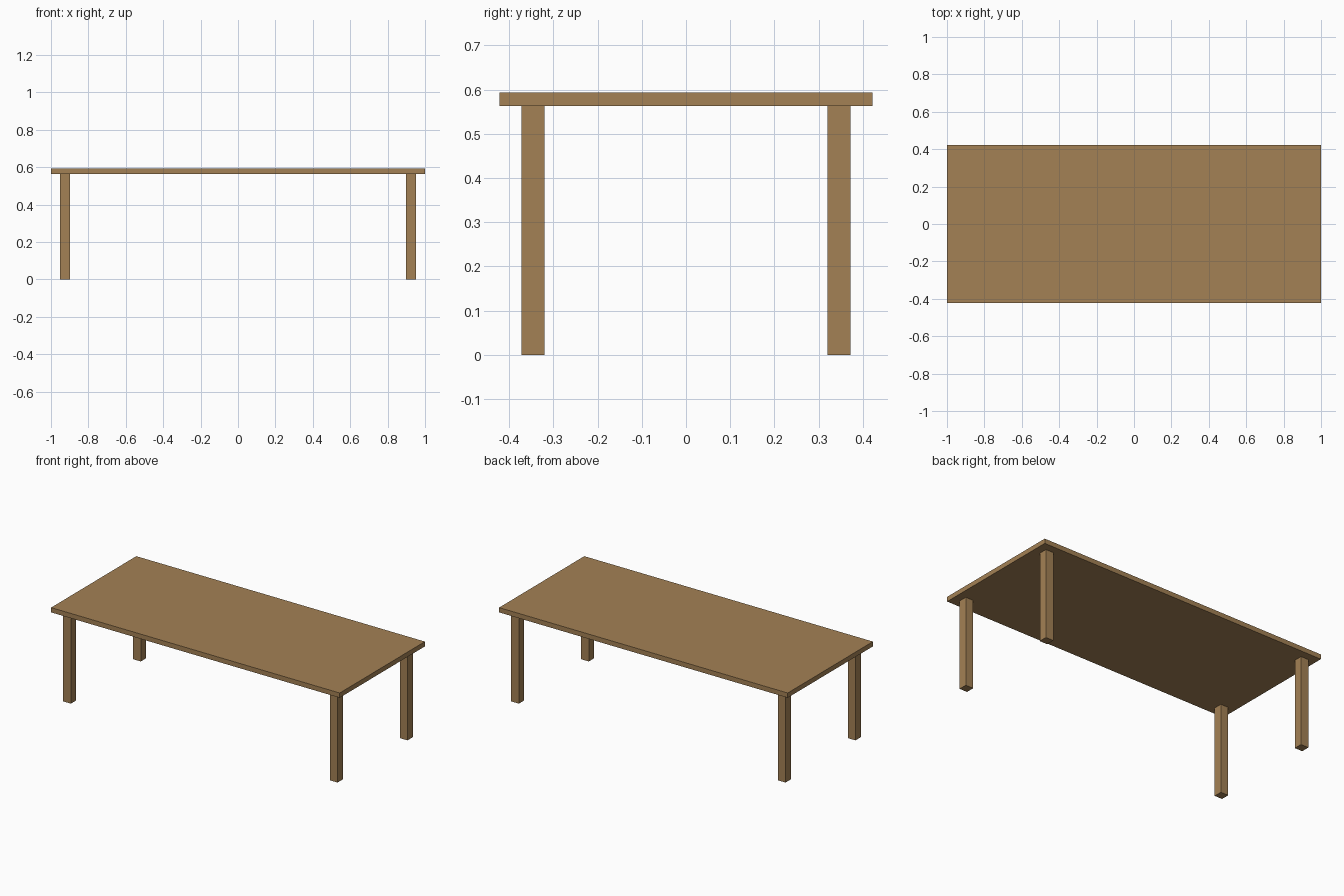
import bpy

if "Cube" in bpy.data.objects:
    bpy.data.objects.remove(bpy.data.objects["Cube"])

TOP_Z, TOP_THICK = 0.593, 0.03
LEG_W = 0.053
LEG_H = TOP_Z - TOP_THICK

wood = bpy.data.materials.new("wood")
wood.diffuse_color = (0.37, 0.22, 0.09, 1)
wood.use_nodes = True
wood.node_tree.nodes["Principled BSDF"].inputs["Base Color"].default_value = wood.diffuse_color


def box(name, center, size):
    bpy.ops.mesh.primitive_cube_add(size=1, location=center)
    ob = bpy.context.object
    ob.name = name
    ob.scale = size
    bpy.ops.object.transform_apply(location=False, rotation=False, scale=True)
    ob.data.materials.append(wood)
    return ob


# Flat rectangular top
box("table_top", (0, 0, TOP_Z - TOP_THICK / 2), (2.0, 0.843, TOP_THICK))

# Four square legs, set in from the corners
for side, sx in (("left", -1), ("right", 1)):
    for end, sy in (("front", -1), ("back", 1)):
        box(f"{end}_{side}_leg", (sx * 0.924, sy * 0.346, LEG_H / 2),
            (LEG_W, LEG_W, LEG_H))
